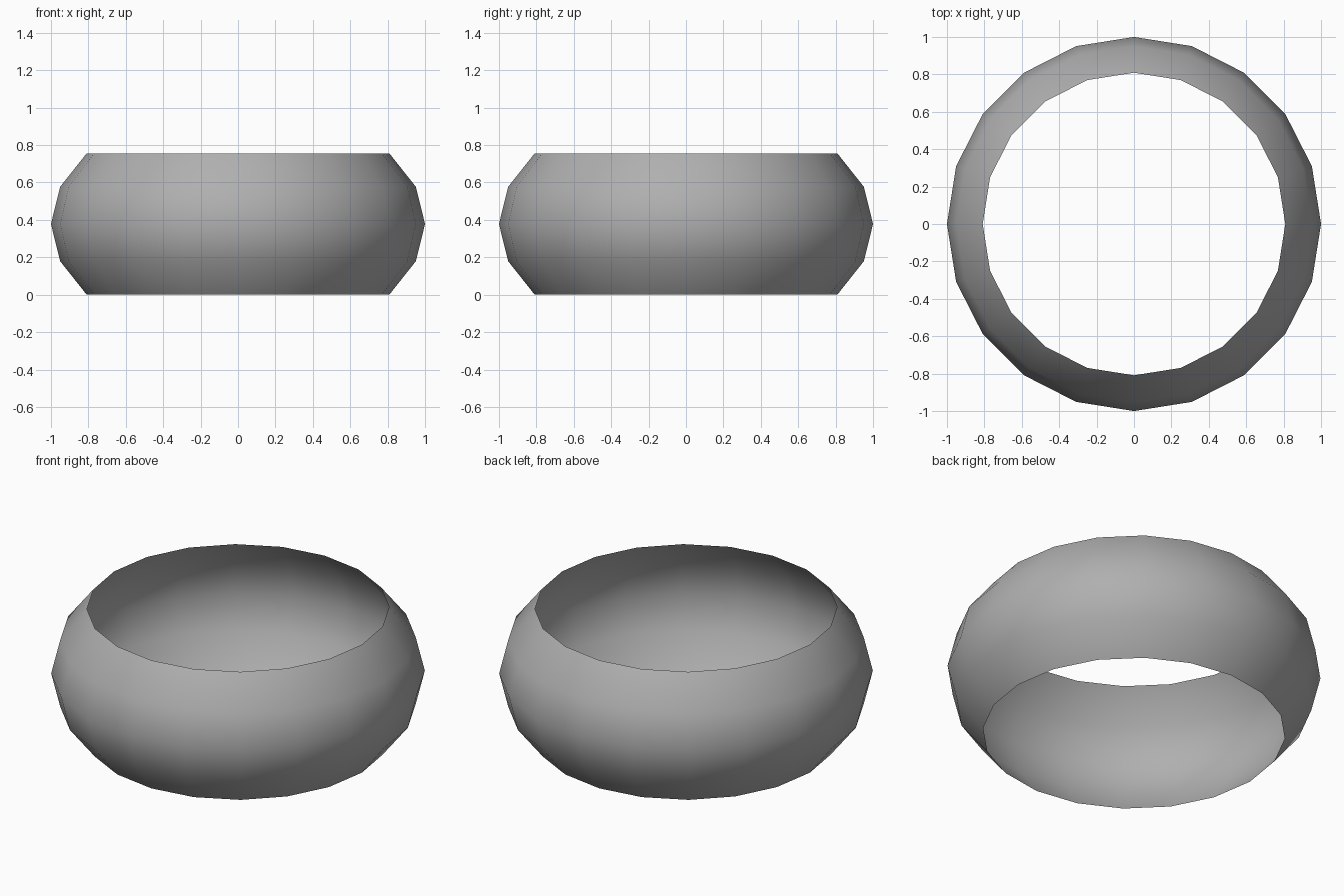
import bpy
import bmesh
import math

if "Cube" in bpy.data.objects:
    bpy.data.objects.remove(bpy.data.objects["Cube"])

HALF_HEIGHT = 0.378
CUT = math.sin(math.radians(36))  # latitude where the caps are removed

# Open band: low-poly sphere with both caps removed, then squashed
bm = bmesh.new()
bmesh.ops.create_uvsphere(bm, u_segments=20, v_segments=10, radius=1.0)
caps = [v for v in bm.verts if abs(v.co.z) > CUT + 0.01]
bmesh.ops.delete(bm, geom=caps, context='VERTS')
for v in bm.verts:
    v.co.z = v.co.z * HALF_HEIGHT / CUT + HALF_HEIGHT
for f in bm.faces:
    f.smooth = True

mesh = bpy.data.meshes.new("ring_band")
bm.to_mesh(mesh)
bm.free()
band = bpy.data.objects.new("ring_band", mesh)
bpy.context.collection.objects.link(band)

# Dark grey surface
grey = bpy.data.materials.new("dark_grey")
grey.diffuse_color = (0.43, 0.43, 0.43, 1.0)
grey.use_nodes = True
grey.node_tree.nodes["Principled BSDF"].inputs["Base Color"].default_value = grey.diffuse_color
mesh.materials.append(grey)
